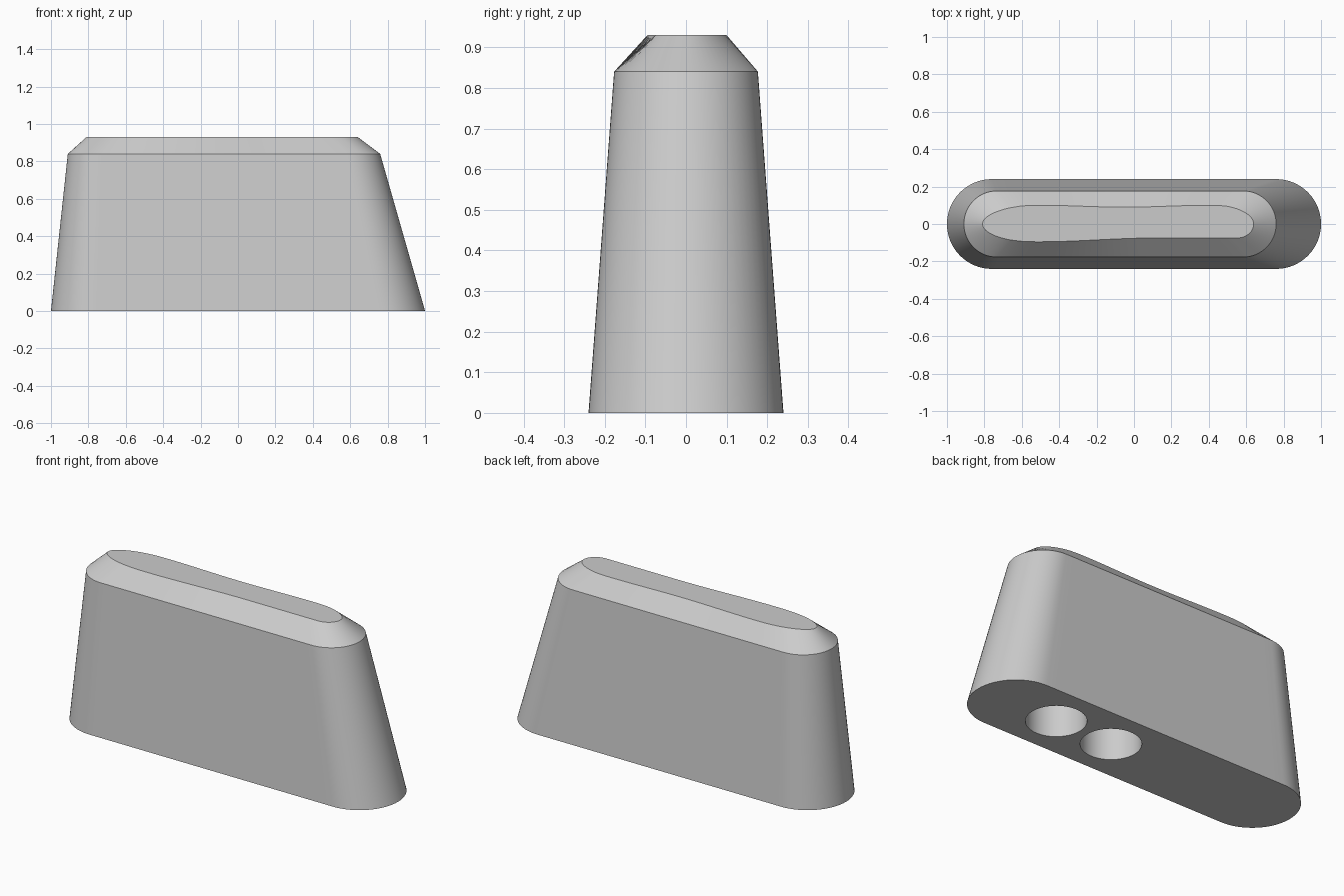
import bpy, bmesh, math

cube = bpy.data.objects.get("Cube")
if cube:
    bpy.data.objects.remove(cube, do_unlink=True)

grey = bpy.data.materials.new("plain grey")
grey.use_nodes = True
grey.diffuse_color = (0.6, 0.6, 0.6, 1)
grey.node_tree.nodes["Principled BSDF"].inputs["Base Color"].default_value = (0.6, 0.6, 0.6, 1)

ARC, SIDE = 32, 24   # segments per round end and per straight side


def stadium(x0, x1, r):
    """Closed slot outline, counter-clockwise from the lower right."""
    a, b = x0 + r, x1 - r
    pts = []
    for cx, nxt, start in ((b, a, -math.pi / 2), (a, b, math.pi / 2)):
        for i in range(ARC + 1):
            t = start + math.pi * i / ARC
            pts.append((cx + r * math.cos(t), r * math.sin(t)))
        for i in range(1, SIDE):
            pts.append((cx + (nxt - cx) * i / SIDE, pts[-1][1]))
    return pts


def cap(x, x0, x1, left, right):
    """Elliptical rounding of the ends, 1 in the middle."""
    d = max((x0 + left - x) / left, (x - x1 + right) / right, 0)
    return math.sqrt(max(0, 1 - d * d))


def worn_outline(ring, x0, x1):
    """Uneven top outline, matched point for point to the shoulder ring."""
    lo, hi = min(p[0] for p in ring), max(p[0] for p in ring)
    pts = []
    for px, py in ring:
        x = x0 + (px - lo) / (hi - lo) * (x1 - x0)
        if py >= 0:
            y = (0.095 - 0.005 * math.cos(math.pi * (x + 0.05) / 0.45)) * cap(x, x0, x1, 0.27, 0.2)
        else:
            s = min(max((x + 0.5) / 0.6, 0), 1)
            s = s * s * (3 - 2 * s)
            y = -(0.095 - 0.02 * s) * cap(x, x0, x1, 0.27, 0.09)
        pts.append((x, y))
    return pts


def new_object(name, bm):
    bmesh.ops.recalc_face_normals(bm, faces=bm.faces)
    mesh = bpy.data.meshes.new(name)
    bm.to_mesh(mesh)
    bm.free()
    mesh.materials.append(grey)
    obj = bpy.data.objects.new(name, mesh)
    bpy.context.collection.objects.link(obj)
    return obj


# Tapered body with a bevelled, uneven top
shoulder = stadium(-0.91, 0.76, 0.177)
layers = [(stadium(-1, 1, 0.24), 0), (shoulder, 0.84),
          (worn_outline(shoulder, -0.81, 0.64), 0.93)]
bm = bmesh.new()
rings = [[bm.verts.new((x, y, z)) for x, y in pts] for pts, z in layers]
n = len(shoulder)
for low, high in zip(rings, rings[1:]):
    for i in range(n):
        j = (i + 1) % n
        bm.faces.new((low[i], low[j], high[j], high[i]))
bm.faces.new(rings[0][::-1])
bm.faces.new(rings[-1])
body = new_object("tapered_body", bm)

# Two round sockets in the underside
DEPTH = 0.4
bm = bmesh.new()
for x in (0.5, 0.148):
    made = bmesh.ops.create_cone(bm, cap_ends=True, segments=64, radius1=0.152,
                                 radius2=0.152, depth=2 * DEPTH)
    bmesh.ops.translate(bm, verts=made["verts"], vec=(x, 0, 0))
cutter = new_object("socket_cutter", bm)
cutter.hide_render = True
cutter.hide_set(True)

cut = body.modifiers.new("sockets", "BOOLEAN")
cut.operation = "DIFFERENCE"
cut.solver = "EXACT"
cut.object = cutter

bpy.ops.object.select_all(action="DESELECT")
body.select_set(True)
bpy.context.view_layer.objects.active = body
bpy.ops.object.modifier_apply(modifier=cut.name)
bpy.data.objects.remove(cutter, do_unlink=True)
bpy.ops.object.shade_smooth_by_angle(angle=math.radians(20))
